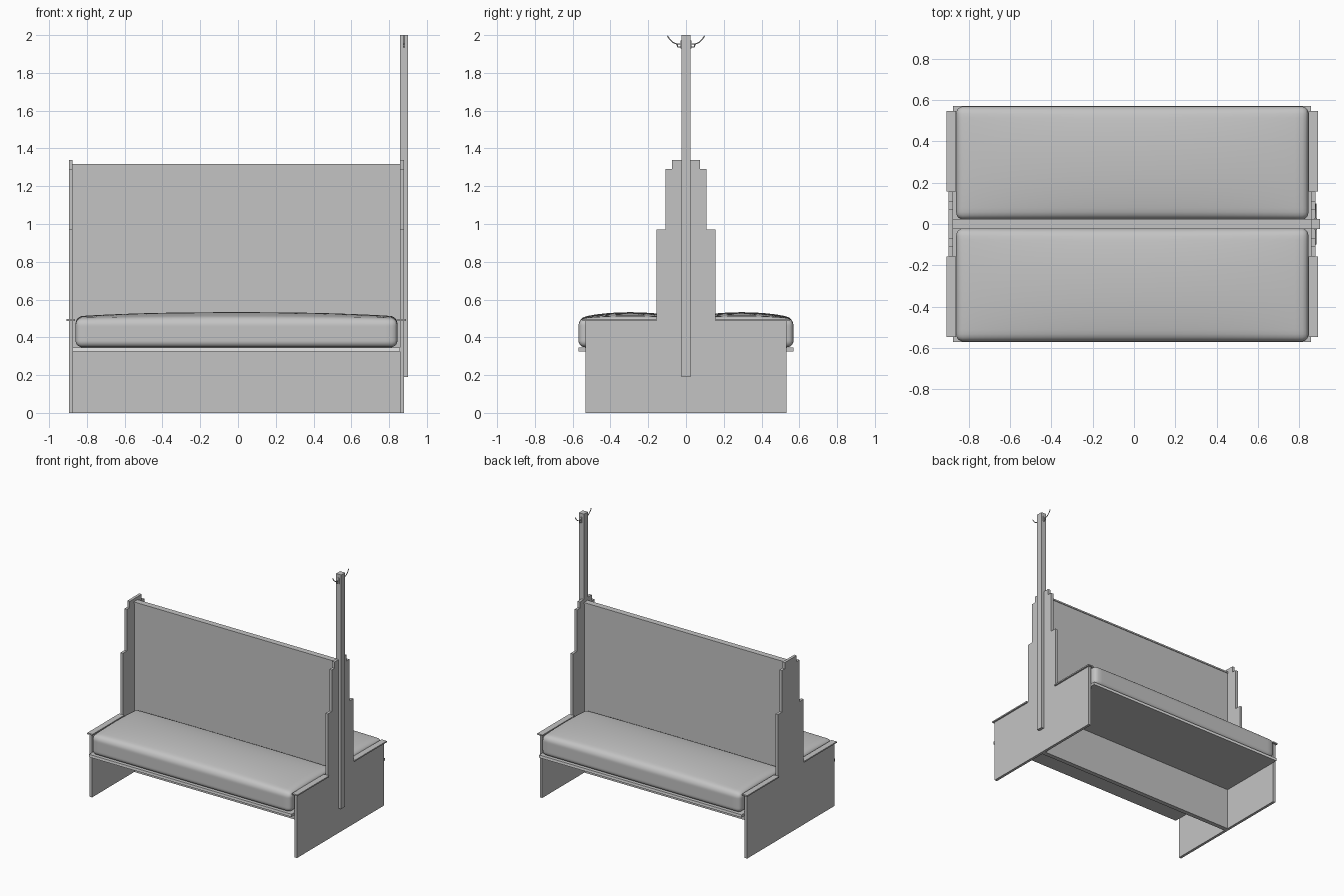
import bpy, bmesh, math
from mathutils import Vector

if "Cube" in bpy.data.objects:
    bpy.data.objects.remove(bpy.data.objects["Cube"])

def mat(name, c):
    m = bpy.data.materials.new(name)
    m.diffuse_color = (c, c, c, 1)
    m.use_nodes = True
    m.node_tree.nodes["Principled BSDF"].inputs["Base Color"].default_value = m.diffuse_color
    return m

GREY = mat("grey", 0.55)
LIGHT = mat("light grey trim", 0.85)

def finish(name, bm, *mats):
    bmesh.ops.recalc_face_normals(bm, faces=bm.faces)
    me = bpy.data.meshes.new(name)
    bm.to_mesh(me)
    bm.free()
    for m in mats or (GREY,):
        me.materials.append(m)
    ob = bpy.data.objects.new(name, me)
    bpy.context.collection.objects.link(ob)
    return ob

def box(name, x0, x1, y0, y1, z0, z1, edge=0):
    bm = bmesh.new()
    bmesh.ops.create_cube(bm, size=1)
    for v in bm.verts:
        v.co = ((x0 + x1) / 2 + v.co.x * (x1 - x0),
                (y0 + y1) / 2 + v.co.y * (y1 - y0),
                (z0 + z1) / 2 + v.co.z * (z1 - z0))
    bm.normal_update()
    if edge:  # light strip on the outward edge
        for f in bm.faces:
            if f.normal.y * edge > 0.9:
                f.material_index = 1
        return finish(name, bm, GREY, LIGHT)
    return finish(name, bm)

# stepped end panels
half = [(0.533, 0), (0.533, 0.488), (0.157, 0.488), (0.157, 0.97), (0.108, 0.97),
        (0.108, 1.292), (0.073, 1.292), (0.073, 1.34)]
outline = half + [(-y, z) for y, z in reversed(half)]
for side, x0, x1 in (("left", -0.896, -0.875), ("right", 0.857, 0.878)):
    bm = bmesh.new()
    face = bm.faces.new([bm.verts.new((x0, y, z)) for y, z in outline])
    ext = bmesh.ops.extrude_face_region(bm, geom=[face])
    bmesh.ops.translate(bm, vec=(x1 - x0, 0, 0),
                        verts=[v for v in ext["geom"] if isinstance(v, bmesh.types.BMVert)])
    finish(side + "_end_panel", bm)

# central back board running to the floor, with its top cap
box("back_board", -0.875, 0.857, -0.018, 0.018, 0, 1.305)
box("back_cap", -0.875, 0.857, -0.023, 0.023, 1.305, 1.317)

# padded cushion: rounded box with a crowned top
def cushion(name, s):
    h = Vector((0.852, 0.274, 0.075))
    c = Vector((-0.008, s * 0.295, 0.422))
    r = 0.035
    bm = bmesh.new()
    bmesh.ops.create_cube(bm, size=2)
    bmesh.ops.subdivide_edges(bm, edges=bm.edges[:], cuts=23, use_grid_fill=True)
    for v in bm.verts:
        p = Vector([math.sin(t * math.pi / 2) * k for t, k in zip(v.co, h)])
        inner = Vector([max(-(k - r), min(k - r, t)) for t, k in zip(p, h)])
        p = inner + (p - inner).normalized() * r
        u, w = p.x / h.x, p.y / h.y
        top = max(0, p.z / h.z)
        p.z += top * 0.036 * (1 - abs(u) ** 2.5 * 0.6) * max(0, 1 - w * w) ** 0.7
        v.co = c + p
    for f in bm.faces:
        f.smooth = True
    return finish(name, bm)

# double coat hook prongs on the post
def hook(name, pts, rad):
    cu = bpy.data.curves.new(name, "CURVE")
    cu.dimensions = "3D"
    cu.bevel_depth = rad
    cu.bevel_resolution = 2
    cu.use_fill_caps = True
    cu.resolution_u = 6
    sp = cu.splines.new("BEZIER")
    sp.bezier_points.add(len(pts) - 1)
    for bp, p in zip(sp.bezier_points, pts):
        bp.co = p
        bp.handle_left_type = bp.handle_right_type = "AUTO"
    cu.materials.append(GREY)
    ob = bpy.data.objects.new(name, cu)
    bpy.context.collection.objects.link(ob)
    bpy.ops.object.select_all(action="DESELECT")
    ob.select_set(True)
    bpy.context.view_layer.objects.active = ob
    bpy.ops.object.convert(target="MESH")

for side, s in (("front", -1), ("back", 1)):
    box(side + "_seat_board", -0.875, 0.857, *sorted((s * 0.018, s * 0.57)), 0.326, 0.347, edge=s)
    cushion(side + "_cushion", s)
    # arm caps on the end panels
    for name, x0, x1 in (("left", -0.907, -0.862), ("right", 0.844, 0.89)):
        box(f"{side}_{name}_arm_cap", x0, x1, *sorted((s * 0.157, s * 0.547)), 0.486, 0.496)
    # hook plate and prongs
    box(side + "_hook_plate", 0.872, 0.886, *sorted((s * 0.024, s * 0.029)), 1.93, 1.972)
    hook(side + "_upper_hook", [(0.879, s * 0.026, 1.953), (0.879, s * 0.055, 1.955),
                                (0.879, s * 0.082, 1.973), (0.879, s * 0.098, 1.996)], 0.003)
    hook(side + "_lower_hook", [(0.879, s * 0.026, 1.94), (0.879, s * 0.042, 1.937),
                                (0.879, s * 0.047, 1.95)], 0.003)

# tall coat post
box("coat_post", 0.857, 0.9, -0.024, 0.024, 0.19, 2.0)
